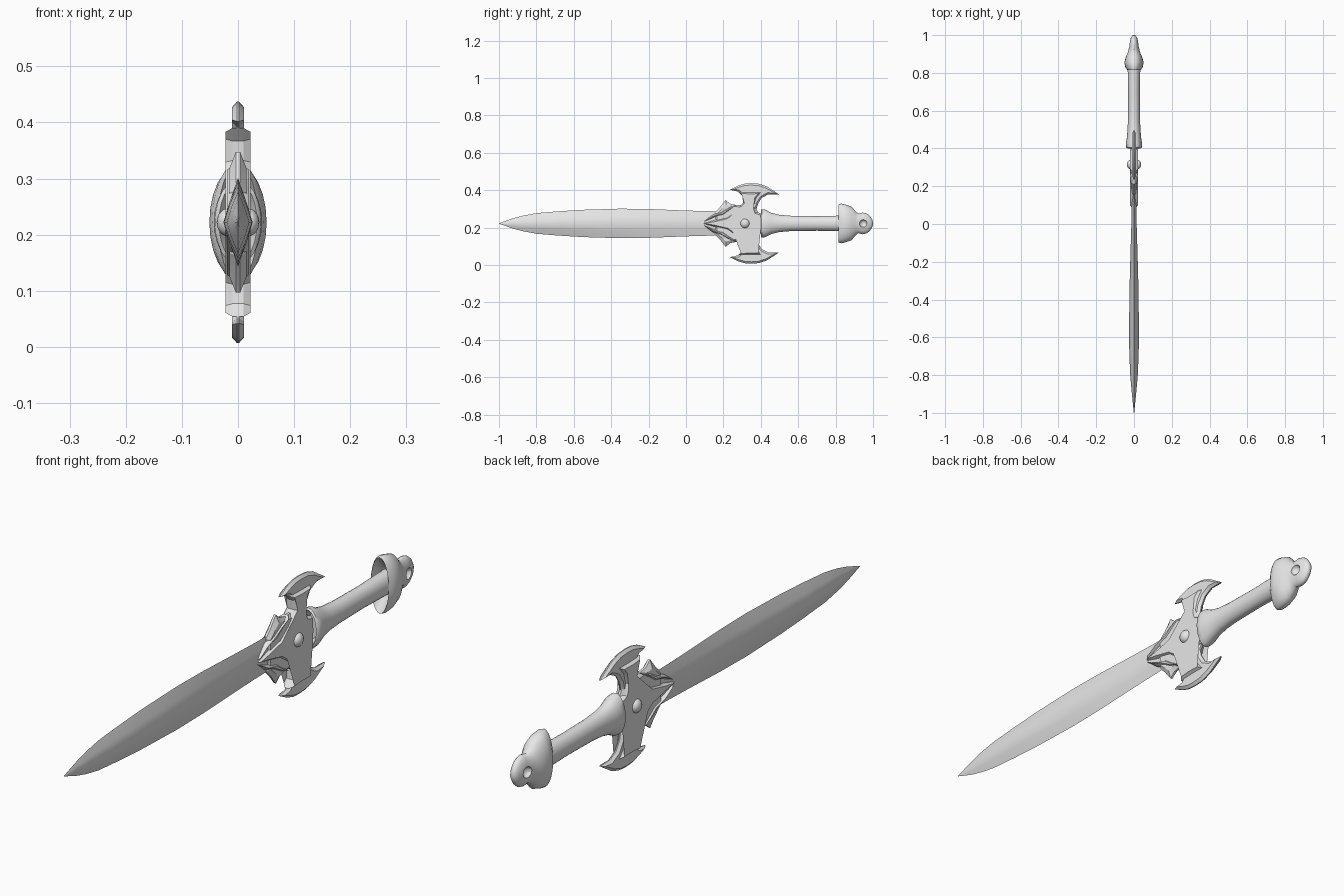
import bpy, bmesh, math
from mathutils import Vector

if "Cube" in bpy.data.objects:
    bpy.data.objects.remove(bpy.data.objects["Cube"], do_unlink=True)

MID = 0.222          # height of the long axis
steel = bpy.data.materials.new("light grey metal")
steel.use_nodes = True
grey = (0.8, 0.8, 0.8, 1)
steel.diffuse_color = grey
steel.node_tree.nodes["Principled BSDF"].inputs["Base Color"].default_value = grey


def finish(name, bm, angle=35):
    bmesh.ops.recalc_face_normals(bm, faces=bm.faces)
    mesh = bpy.data.meshes.new(name)
    bm.to_mesh(mesh)
    bm.free()
    mesh.materials.append(steel)
    ob = bpy.data.objects.new(name, mesh)
    bpy.context.collection.objects.link(ob)
    smooth(ob, angle)
    return ob


def smooth(ob, angle):
    bpy.ops.object.select_all(action='DESELECT')
    ob.select_set(True)
    bpy.context.view_layer.objects.active = ob
    bpy.ops.object.shade_smooth_by_angle(angle=math.radians(angle))


def loft(name, stations, section, angle=35):
    """Skin a unit section along y; each station is (y, half width, half height)."""
    bm = bmesh.new()
    rings = [[bm.verts.new((u * w, y, MID + v * h)) for u, v in section]
             for y, w, h in stations]
    n = len(section)
    for a, b in zip(rings, rings[1:]):
        for i in range(n):
            j = (i + 1) % n
            bm.faces.new((a[i], a[j], b[j], b[i]))
    bm.faces.new(rings[0])
    bm.faces.new(rings[-1])
    return finish(name, bm, angle)


def plate(name, outline, thick, bevel, edge=0.004, side=1):
    """Flat plate in the yz plane with chamfered rims on both faces."""
    pts = [Vector((y, h * side)) for y, h in outline]
    n = len(pts)
    area = sum(pts[i - 1].cross(pts[i]) for i in range(n))
    if area < 0:
        pts.reverse()
    inner = []
    for i, p in enumerate(pts):
        a = (p - pts[i - 1]).normalized()
        b = (pts[(i + 1) % n] - p).normalized()
        normal = Vector((-a.y - b.y, a.x + b.x)).normalized()
        # pull sharp convex tips back along their own axis
        pull = 2.0 if a.dot(b) < 0 and a.cross(b) > 0 else 1.0
        inner.append(p + normal * bevel * pull)
    bm = bmesh.new()
    rings = [[bm.verts.new((x, p.x, MID + p.y)) for p in ring]
             for x, ring in ((thick, inner), (edge, pts), (-edge, pts), (-thick, inner))]
    for r, s in zip(rings, rings[1:]):
        for i in range(n):
            j = (i + 1) % n
            bm.faces.new((r[i], r[j], s[j], s[i]))
    caps = [bm.faces.new(rings[0]), bm.faces.new(rings[-1])]
    bmesh.ops.triangulate(bm, faces=caps, ngon_method='EAR_CLIP')
    return finish(name, bm, 25)


def both_sides(half):
    return half + [(y, -h) for y, h in reversed(half) if h > 0]


circle = [(math.sin(math.tau * i / 24), math.cos(math.tau * i / 24)) for i in range(24)]
lens = [(0, 1), (.58, .5), (1, 0), (.58, -.5), (0, -1), (-.58, -.5), (-1, 0), (-.58, .5)]

# Blade: leaf shaped, thickest toward the tip
loft("blade", [(-1, .001, .001), (-.93, .008, .026), (-.87, .014, .042), (-.8, .02, .055),
               (-.68, .025, .065), (-.55, .026, .073), (-.35, .024, .079), (-.2, .02, .077),
               (0, .014, .069), (.1, .014, .066), (.22, .014, .064)], lens)

# Guard: winged base plate under a raised centre with arms
plate("guard_base", both_sides([(.15, 0), (.155, .06), (.18, .085), (.212, .125), (.235, .106),
                                (.27, .098), (.31, .1), (.37, .09), (.385, .06), (.405, .05),
                                (.41, 0)]), .015, .014)
plate("guard_centre", both_sides([(.085, 0), (.15, .017), (.22, .033), (.265, .065),
                                  (.305, .11), (.302, .145), (.28, .168), (.335, .166),
                                  (.4, .166), (.375, .135), (.363, .095), (.375, .06),
                                  (.405, .05), (.41, 0)]), .022, .008, .01)

axe = [(.235, .18), (.28, .203), (.315, .213), (.35, .215), (.39, .212), (.43, .199), (.497, .156),
       (.44, .155), (.405, .137), (.385, .105), (.37, .05), (.32, .05), (.308, .11),
       (.303, .145), (.28, .17)]
leaf = [(.09, .006), (.15, .033), (.2, .045), (.235, .07), (.275, .1), (.225, .085),
        (.185, .062), (.14, .045)]
for side, word in ((1, "upper"), (-1, "lower")):
    plate(word + "_axe_fin", axe, .011, .01, .002, side)
    plate(word + "_leaf_ridge", leaf, .02, .007, .01, side)

# Round stud on each face of the guard
for sign, word in ((1, "left"), (-1, "right")):
    bm = bmesh.new()
    bmesh.ops.create_uvsphere(bm, u_segments=16, v_segments=10, radius=.025)
    for v in bm.verts:
        v.co = Vector((sign * .018 + v.co.x * .8, .315 + v.co.y, MID + v.co.z))
    finish(word + "_stud", bm, 60)

# Grip with a flared oval collar
loft("grip", [(.43, .02, .045), (.4, .034, .07), (.405, .041, .076), (.425, .043, .073),
              (.455, .038, .057), (.5, .034, .046), (.56, .032, .041), (.7, .031, .039),
              (.8, .033, .041), (.86, .034, .043)], circle, 50)

# Pommel: hollow flared rim, a neck, then a rounded knob
pommel = loft("pommel", [(.86, .028, .04), (.845, .034, .06), (.815, .036, .102),
                         (.83, .046, .106), (.855, .051, .1), (.885, .043, .09),
                         (.905, .034, .066), (.922, .029, .052), (.945, .026, .058),
                         (.968, .022, .052), (.985, .017, .038), (.997, .01, .018),
                         (1, .003, .005)], circle, 60)

# Sockets dished into both sides of the knob
for sign in (1, -1):
    bpy.ops.mesh.primitive_uv_sphere_add(segments=16, ring_count=10, radius=.021,
                                         location=(sign * .029, .948, MID))
    cutter = bpy.context.object
    cutter.hide_render = True
    cutter.data.materials.append(steel)
    cut = pommel.modifiers.new("socket", 'BOOLEAN')
    cut.operation = 'DIFFERENCE'
    cut.object = cutter
    bpy.context.view_layer.objects.active = pommel
    bpy.ops.object.modifier_apply(modifier=cut.name)
    bpy.data.objects.remove(cutter, do_unlink=True)
smooth(pommel, 45)
